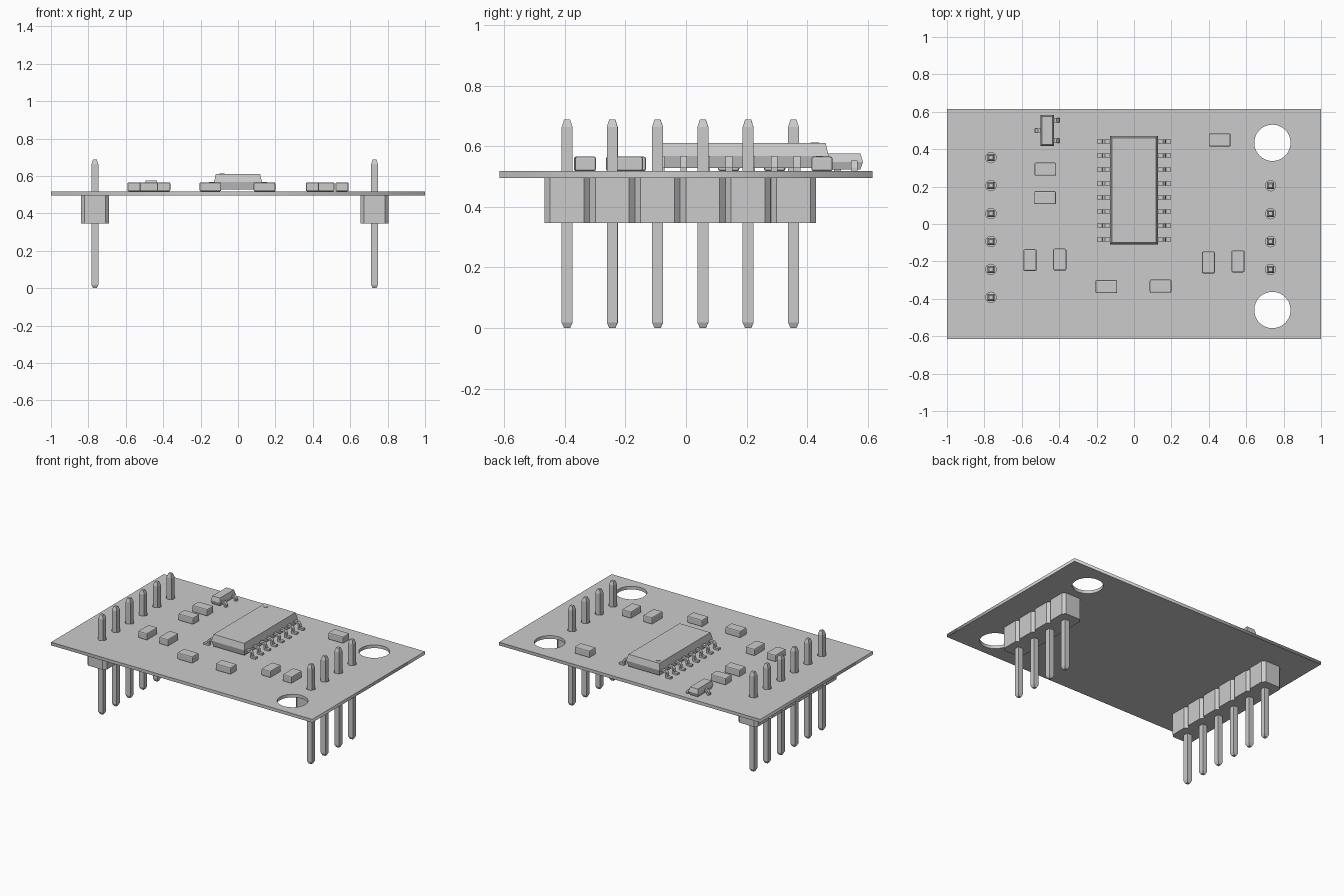
import bpy, bmesh
from math import cos, sin, pi
from mathutils import Matrix, Vector

cube = bpy.data.objects.get("Cube")
if cube:
    bpy.data.objects.remove(cube, do_unlink=True)

grey = bpy.data.materials.new("plain grey")
grey.use_nodes = True
grey.diffuse_color = (0.6, 0.6, 0.6, 1)
grey.node_tree.nodes["Principled BSDF"].inputs["Base Color"].default_value = (0.6, 0.6, 0.6, 1)

BOARD_LOW, BOARD_TOP = 0.496, 0.518
PITCH = 0.1495


def add_object(name, data):
    obj = bpy.data.objects.new(name, data)
    bpy.context.scene.collection.objects.link(obj)
    if not data.materials:
        data.materials.append(grey)
    return obj


def finish(name, bm):
    bmesh.ops.recalc_face_normals(bm, faces=bm.faces)
    mesh = bpy.data.meshes.new(name)
    bm.to_mesh(mesh)
    bm.free()
    return add_object(name, mesh)


def loft(bm, sections):
    """Skin a stack of equal-length point rings and cap both ends."""
    rings = [[bm.verts.new(p) for p in s] for s in sections]
    n = len(rings[0])
    for a, b in zip(rings, rings[1:]):
        for i in range(n):
            j = (i + 1) % n
            bm.faces.new((a[i], a[j], b[j], b[i]))
    bm.faces.new(rings[0][::-1])
    bm.faces.new(rings[-1])


def rect(x, y, z, hx, hy):
    return [(x - hx, y - hy, z), (x + hx, y - hy, z), (x + hx, y + hy, z), (x - hx, y + hy, z)]


def circle(x, y, r, n):
    return [(x + r * cos(2 * pi * i / n), y + r * sin(2 * pi * i / n)) for i in range(n)]


def gull_leg(bm, x, y, side, reach, top, width):
    """Bent metal lead: out of the body, down, then a flat foot."""
    t, z0 = 0.012, BOARD_TOP
    mid = reach * 0.42
    profile = [(-0.01, top), (mid, top), (mid + t, top - t), (mid + t * 1.4, z0 + t), (reach, z0 + t),
               (reach, z0), (mid + t * 0.4, z0), (mid, top - t * 1.3), (-0.01, top - t)]
    loft(bm, [[(x + side * px, y + s * width / 2, pz) for px, pz in profile] for s in (-1, 1)])


def moulded_body(name, x, y, hx, hy, low, seam, top, draft):
    """Package with sides tapering away from a middle seam."""
    bm = bmesh.new()
    loft(bm, [rect(x, y, low, hx - draft, hy - draft), rect(x, y, seam, hx, hy),
              rect(x, y, top, hx - draft, hy - draft)])
    return finish(name, bm)


# Pin rows: x position, first pin y, pin count
rows = {"left_row": (0.73, 0.205, 4), "right_row": (-0.765, 0.355, 6)}
pins = [(x, y0 - PITCH * i) for x, y0, n in rows.values() for i in range(n)]

# Circuit board: filled outline with mounting holes and pin holes
curve = bpy.data.curves.new("board_outline", "CURVE")
curve.dimensions = "2D"
curve.fill_mode = "BOTH"
curve.extrude = (BOARD_TOP - BOARD_LOW) / 2
outlines = [[p[:2] for p in rect(0, 0, 0, 1, 0.616)]]
outlines += [circle(0.74, y, 0.097, 48) for y in (0.434, -0.46)]
outlines += [circle(x, y, 0.028, 16) for x, y in pins]
for points in outlines:
    spline = curve.splines.new("POLY")
    spline.points.add(len(points) - 1)
    spline.use_cyclic_u = True
    for sp, (x, y) in zip(spline.points, points):
        sp.co = (x, y, 0, 1)
outline = add_object("board_outline", curve)
mesh = bpy.data.meshes.new_from_object(outline.evaluated_get(bpy.context.evaluated_depsgraph_get()))
mesh.transform(Matrix.Translation((0, 0, (BOARD_TOP + BOARD_LOW) / 2)))
bpy.data.objects.remove(outline, do_unlink=True)
add_object("circuit_board", mesh)

# Header strips: chamfered blocks side by side, each with a pointed square pin
for row, (x, y0, count) in rows.items():
    housing, metal = bmesh.new(), bmesh.new()
    h, c = PITCH / 2, 0.019
    octagon = [(h, h - c), (h - c, h), (c - h, h), (-h, h - c),
               (-h, c - h), (c - h, -h), (h - c, -h), (h, c - h)]
    for i in range(count):
        y = y0 - PITCH * i
        loft(housing, [[(x + px, y + py, z) for px, py in octagon] for z in (0.347, BOARD_LOW)])
        loft(metal, [rect(x, y, z, w, w) for z, w in
                     ((0, 0.01), (0.018, 0.018), (0.663, 0.018), (0.688, 0.01))])
    finish(row + "_header", housing)
    finish(row + "_pins", metal)

# Large chip with eight leads on each side and a pin-one dot
moulded_body("main_chip_body", 0, 0.181, 0.128, 0.29, 0.528, 0.568, 0.611, 0.01)
bm = bmesh.new()
for side in (-1, 1):
    for i in range(8):
        gull_leg(bm, side * 0.124, 0.441 - 0.0747 * i, side, 0.074, 0.568, 0.022)
finish("main_chip_leads", bm)
bm = bmesh.new()
loft(bm, [[(x, y, z) for x, y in circle(-0.085, 0.425, 0.014, 16)] for z in (0.61, 0.613)])
finish("main_chip_dot", bm)

# Small three-lead package
moulded_body("transistor_body", -0.464, 0.5, 0.037, 0.084, 0.523, 0.548, 0.577, 0.008)
bm = bmesh.new()
for side, y in ((-1, 0.5), (1, 0.555), (1, 0.445)):
    gull_leg(bm, -0.464 + side * 0.035, y, side, 0.034, 0.553, 0.022)
finish("transistor_leads", bm)

# Small bevelled blocks: centre and whether they lie along x
blocks = [(-0.474, 0.293, True), (-0.475, 0.141, True), (-0.556, -0.193, False),
          (-0.397, -0.19, False), (-0.148, -0.335, True), (0.142, -0.332, True),
          (0.398, -0.206, False), (0.556, -0.2, False), (0.458, 0.449, True)]
for n, (x, y, along_x) in enumerate(blocks):
    hx, hy = (0.058, 0.035) if along_x else (0.035, 0.058)
    bm = bmesh.new()
    loft(bm, [rect(x, y, z, hx, hy) for z in (BOARD_TOP, 0.566)])
    bmesh.ops.bevel(bm, geom=bm.edges[:], offset=0.007, segments=2, profile=0.5, affect="EDGES")
    finish("surface_component_%d" % (n + 1), bm)
